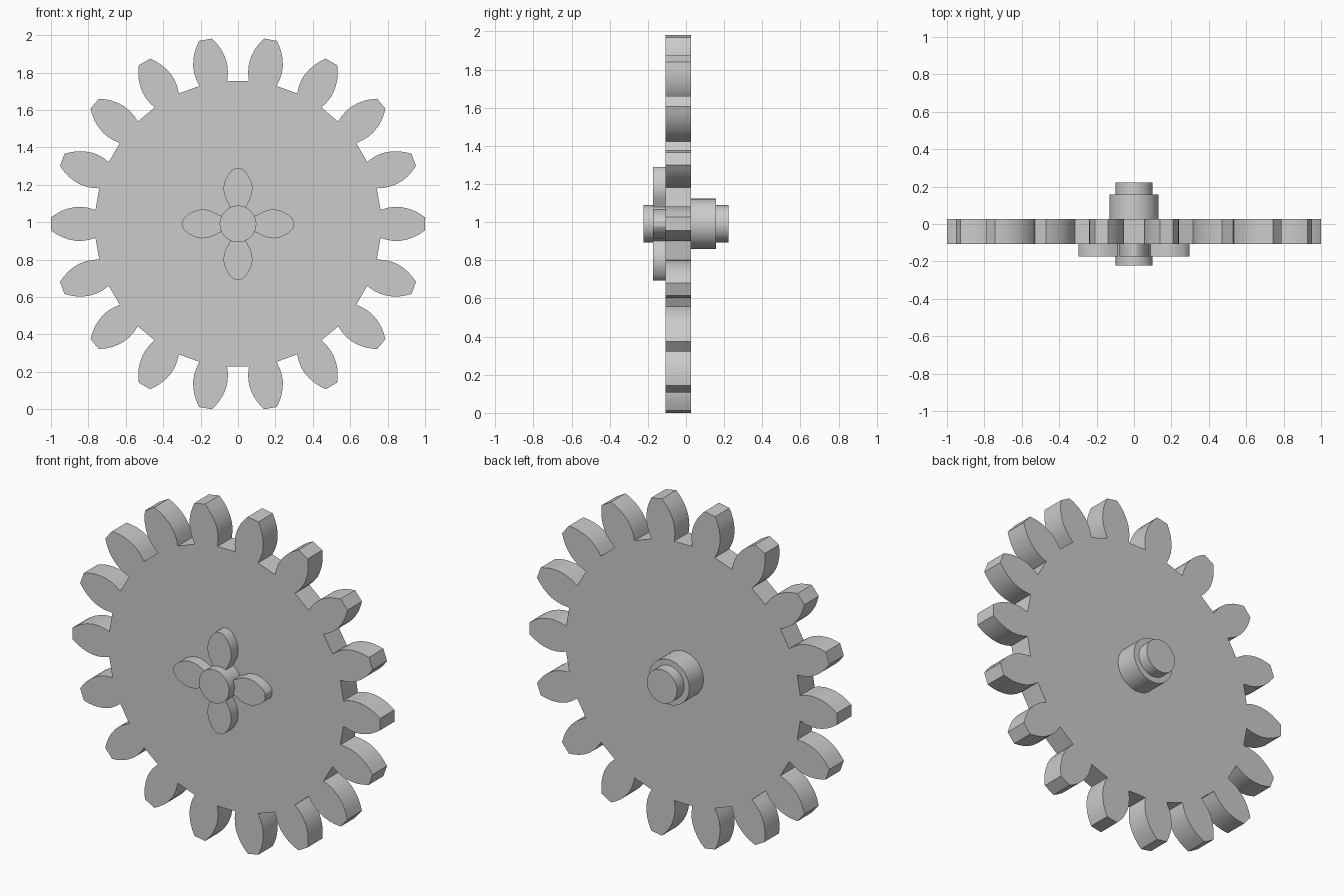
import bpy, bmesh
from math import sin, cos, pi, radians

if "Cube" in bpy.data.objects:
    bpy.data.objects.remove(bpy.data.objects["Cube"])

CZ = 0.991   # height of the gear axle
TEETH = 18


def extrude(name, outline, y0, y1):
    """Prism from an (x, z) outline around the axle, between two depths."""
    bm = bmesh.new()
    face = bm.faces.new([bm.verts.new((x, y0, z + CZ)) for x, z in outline])
    ext = bmesh.ops.extrude_face_region(bm, geom=[face], use_keep_orig=True)
    for v in ext["geom"]:
        if isinstance(v, bmesh.types.BMVert):
            v.co.y = y1
    bmesh.ops.recalc_face_normals(bm, faces=bm.faces)
    me = bpy.data.meshes.new(name)
    bm.to_mesh(me)
    bm.free()
    ob = bpy.data.objects.new(name, me)
    bpy.context.collection.objects.link(ob)
    bpy.ops.object.select_all(action='DESELECT')
    ob.select_set(True)
    bpy.context.view_layer.objects.active = ob
    bpy.ops.object.shade_smooth_by_angle(angle=radians(25))
    return ob


def rot(p, a):
    return (p[0] * cos(a) - p[1] * sin(a), p[0] * sin(a) + p[1] * cos(a))


def mirrored(half):
    """Lower side root to tip, then upper side tip to root."""
    return [(r, -w) for r, w in half] + [(r, w) for r, w in reversed(half)]


def circle(r, n=48):
    return [(r * cos(2 * pi * i / n), r * sin(2 * pi * i / n)) for i in range(n)]


# Toothed wheel: (radius, half width) along one tooth flank
tooth = mirrored([(0.762, 0.075), (0.80, 0.086), (0.835, 0.091), (0.87, 0.090),
                  (0.905, 0.083), (0.94, 0.071), (0.97, 0.055), (1.0, 0.035)])
wheel = [rot(p, 2 * pi * i / TEETH) for i in range(TEETH) for p in tooth]
extrude("gear_wheel", wheel, -0.108, 0.026)

# Four petals on the front face
petal = mirrored([(0.08, 0.038), (0.11, 0.052), (0.14, 0.068), (0.17, 0.076),
                  (0.20, 0.077), (0.23, 0.070), (0.265, 0.052), (0.288, 0.033),
                  (0.298, 0.014)])
for i in range(4):
    extrude(f"petal_{i + 1}", [rot(p, i * pi / 2) for p in petal], -0.173, -0.108)

# Axle: front stub, back collar and back stub
extrude("front_axle", circle(0.098), -0.223, -0.108)
extrude("back_collar", circle(0.132), 0.026, 0.158)
extrude("back_axle", circle(0.098), 0.158, 0.223)
